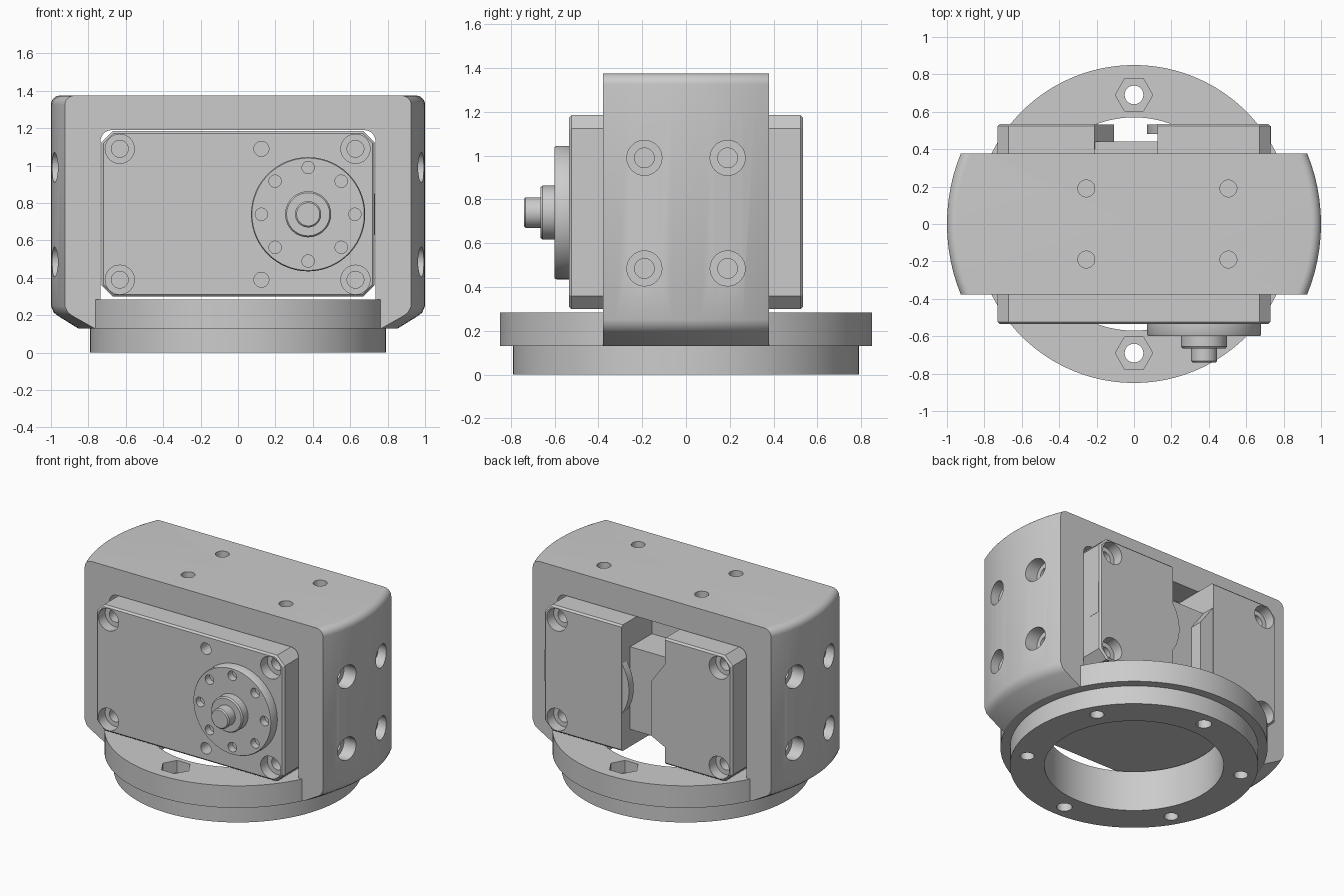
import bpy, bmesh
from math import cos, sin, pi, radians

if "Cube" in bpy.data.objects:
    bpy.data.objects.remove(bpy.data.objects["Cube"])

grey = bpy.data.materials.new("plain grey")
grey.use_nodes = True
grey.diffuse_color = (0.6, 0.6, 0.6, 1)
grey.node_tree.nodes["Principled BSDF"].inputs["Base Color"].default_value = (0.6, 0.6, 0.6, 1)

AXES = {"X": lambda a, b, h: (h, a, b),
        "Y": lambda a, b, h: (a, h, b),
        "Z": lambda a, b, h: (a, b, h)}


def finish(name, bm):
    bmesh.ops.recalc_face_normals(bm, faces=bm.faces)
    mesh = bpy.data.meshes.new(name)
    bm.to_mesh(mesh)
    bm.free()
    mesh.materials.append(grey)
    obj = bpy.data.objects.new(name, mesh)
    bpy.context.collection.objects.link(obj)
    return obj


def prism(name, outline, lo, hi, axis="Y"):
    """Extrude a flat outline along an axis."""
    bm = bmesh.new()
    place = AXES[axis]
    ends = [[bm.verts.new(place(a, b, h)) for a, b in outline] for h in (lo, hi)]
    for end in ends:
        bm.faces.new(end)
    n = len(outline)
    for i in range(n):
        j = (i + 1) % n
        bm.faces.new((ends[0][i], ends[0][j], ends[1][j], ends[1][i]))
    return finish(name, bm)


def arc(cx, cy, r, start, end, steps):
    return [(cx + r * cos(radians(start + (end - start) * i / steps)),
             cy + r * sin(radians(start + (end - start) * i / steps))) for i in range(steps + 1)]


def circle(cx, cy, r, n=32):
    return arc(cx, cy, r, 0, 360, n)[:-1]


def rect(a0, a1, b0, b1):
    return [(a0, b0), (a1, b0), (a1, b1), (a0, b1)]


def lathe(name, profile, closed=False):
    """Spin a radius/height profile about z."""
    bm = bmesh.new()
    verts = [bm.verts.new((r, 0, z)) for r, z in profile]
    pairs = list(zip(verts, verts[1:])) + ([(verts[-1], verts[0])] if closed else [])
    edges = [bm.edges.new(p) for p in pairs]
    bmesh.ops.spin(bm, geom=verts + edges, cent=(0, 0, 0), axis=(0, 0, 1),
                   angle=2 * pi, steps=96, use_merge=True)
    bmesh.ops.remove_doubles(bm, verts=bm.verts, dist=1e-5)
    return finish(name, bm)


def bake(obj):
    deps = bpy.context.evaluated_depsgraph_get()
    mesh = bpy.data.meshes.new_from_object(obj.evaluated_get(deps))
    obj.modifiers.clear()
    obj.data = mesh


def carve(obj, cutters, operation="DIFFERENCE"):
    for cutter in cutters:
        mod = obj.modifiers.new("carve", "BOOLEAN")
        mod.operation, mod.solver, mod.object = operation, "EXACT", cutter
    bake(obj)
    for cutter in cutters:
        bpy.data.objects.remove(cutter)


def hole(cx, cy, r, lo, hi, axis):
    return prism("cutter", circle(cx, cy, r), lo, hi, axis)


# Stepped mounting ring with two nut pockets and six screw holes
ring = lathe("mounting_ring", [(0.57, 0), (0.79, 0), (0.79, 0.13), (0.85, 0.13),
                               (0.85, 0.285), (0.57, 0.285)], closed=True)
cuts = []
for i in range(6):
    angle = pi / 2 + i * pi / 3
    through = i % 3 == 0
    x, y = 0.69 * cos(angle), 0.69 * sin(angle)
    cuts.append(hole(x, y, 0.05 if through else 0.045, -0.1, 0.4 if through else 0.22, "Z"))
    if through:
        cuts.append(prism("cutter", circle(x, y, 0.1, 6), 0.2, 0.4, "Z"))
carve(ring, cuts)

# Round-ended bracket: turned body trimmed flat front and back
bracket = lathe("bracket", [(0, 0.13), (0.855, 0.13), (0.96, 0.195), (0.985, 0.215), (1, 0.25)]
                + arc(0.95, 1.325, 0.05, 0, 90, 8) + [(0, 1.375)])
carve(bracket, [prism("trim", rect(-2, 2, -1, 2), -0.378, 0.378)], "INTERSECT")
window = ([(-0.735, 0), (0.735, 0)] + arc(0.675, 1.13, 0.06, 0, 90, 8)
          + arc(-0.675, 1.13, 0.06, 90, 180, 8))
cuts = [prism("cutter", window, -1, 1)]
for y in (-0.19, 0.19):
    for x in (-0.255, 0.505):
        cuts.append(hole(x, y, 0.045, 1.1, 1.5, "Z"))
    for z in (0.485, 0.99):
        for side in (-1, 1):
            cuts.append(hole(y, z, 0.08, *sorted((side * 0.9, side * 1.1)), "X"))
            cuts.append(hole(y, z, 0.045, *sorted((side * 0.7, side * 1.05)), "X"))
carve(bracket, cuts)

# Motor case with chamfered corners, rear notch and screw holes
case_outline = [(-0.73, 0.36), (-0.67, 0.3), (0.67, 0.3), (0.73, 0.36),
                (0.73, 1.125), (0.67, 1.185), (-0.67, 1.185), (-0.73, 1.125)]
case = prism("motor_case", case_outline, -0.535, 0.535)
bevel = case.modifiers.new("rim", "BEVEL")
bevel.width, bevel.segments, bevel.angle_limit = 0.012, 1, radians(60)
bake(case)
cuts = [prism("cutter", rect(-0.21, 0.125, 0.1, 1.4), 0.2, 0.7)]
for z in (0.39, 1.09):
    cuts.append(hole(0.125, z, 0.04, -0.6, -0.4, "Y"))
    for x in (-0.632, 0.628):
        for side in (-1, 1):
            cuts.append(hole(x, z, 0.078, *sorted((side * 0.46, side * 0.6)), "Y"))
            cuts.append(hole(x, z, 0.045, *sorted((side * 0.3, side * 0.55)), "Y"))
carve(case, cuts)

# Core seen inside the notch, its rear tab and the rounded rear bulge
prism("notch_core", rect(-0.22, 0.13, 0.42, 1.0), 0.15, 0.44)
prism("rear_tab", [(-0.23, 0.41), (-0.107, 0.47), (-0.107, 0.86), (-0.23, 1.03)], 0.4, 0.533)
prism("rear_bulge", arc(0.375, 0.74, 0.305, 145, 215, 20), 0.48, 0.533)

# Thin cable cover plate on the case side and rear
prism("cable_cover", rect(0.43, 0.523, 0.63, 0.85), 0.725, 0.732, "X")

# Output horn with stepped hub, turned about the shaft axis
horn = lathe("output_horn", [(0, 0), (0.305, 0), (0.305, 0.055), (0.3, 0.065), (0.123, 0.065),
                             (0.123, 0.12), (0.115, 0.13), (0.07, 0.13), (0.07, 0.197),
                             (0.062, 0.205), (0, 0.205)])
carve(horn, [hole(0.25 * cos(i * pi / 4), 0.25 * sin(i * pi / 4), 0.033, 0.015, 0.1, "Z")
             for i in range(8)])
horn.rotation_euler = (pi / 2, 0, 0)
horn.location = (0.375, -0.535, 0.74)

# Smooth round walls, keep edges crisp
bpy.ops.object.select_all(action="DESELECT")
for obj in bpy.context.collection.objects:
    if obj.type == "MESH":
        obj.select_set(True)
        bpy.context.view_layer.objects.active = obj
bpy.ops.object.shade_smooth_by_angle(angle=radians(30))
